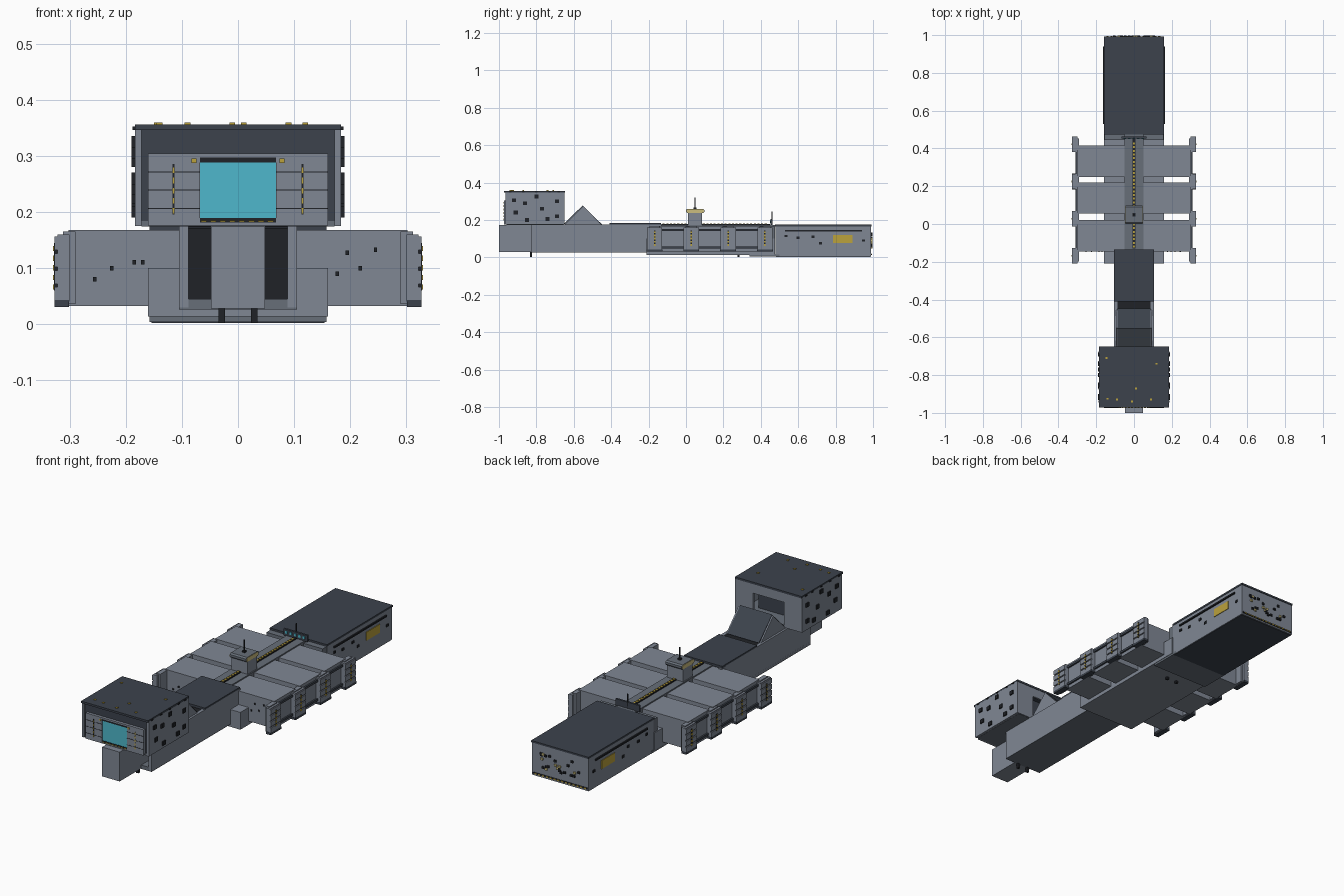
import bpy, bmesh, random
from mathutils import Vector

random.seed(4)


def mat(name, c):
    m = bpy.data.materials.new(name)
    m.diffuse_color = (*c, 1)
    return m


GREY = mat("hull grey", (.214, .243, .296))
MID = mat("mid grey", (.135, .157, .190))
DARK = mat("dark plating", (.045, .055, .073))
BLACK = mat("black trim", (.014, .016, .020))
CYAN = mat("cyan glass", (.078, .477, .604))
YELLOW = mat("hazard yellow", (.50, .36, .045))
TAN = mat("tan", (.60, .51, .21))


def finish(name, bm, m):
    bmesh.ops.recalc_face_normals(bm, faces=bm.faces)
    me = bpy.data.meshes.new(name)
    bm.to_mesh(me)
    bm.free()
    me.materials.append(m)
    ob = bpy.data.objects.new(name, me)
    bpy.context.collection.objects.link(ob)
    return ob


def boxes(name, m, items, mirror=False):
    """One object made of boxes given as (x0, x1, y0, y1, z0, z1)."""
    bm = bmesh.new()
    if mirror:
        items = list(items) + [(-b, -a, *r) for a, b, *r in items]
    for x0, x1, y0, y1, z0, z1 in items:
        vs = bmesh.ops.create_cube(bm, size=1)["verts"]
        for v in vs:
            v.co = Vector(((x0 + x1) / 2 + v.co.x * (x1 - x0),
                           (y0 + y1) / 2 + v.co.y * (y1 - y0),
                           (z0 + z1) / 2 + v.co.z * (z1 - z0)))
    return finish(name, bm, m)


def prism(name, m, profile, spans):
    """Extrude a (y, z) profile along x over each span."""
    bm = bmesh.new()
    for x0, x1 in spans:
        f = bm.faces.new([bm.verts.new((x0, y, z)) for y, z in profile])
        ex = bmesh.ops.extrude_face_region(bm, geom=[f])["geom"]
        bmesh.ops.translate(bm, vec=(x1 - x0, 0, 0),
                            verts=[e for e in ex if isinstance(e, bmesh.types.BMVert)])
    return finish(name, bm, m)


# Neck: open channel with a block in its mouth
boxes("neck_walls", GREY, [(.088, .105, -.83, -.13, .03, .175)], True)
boxes("neck_floor", MID, [(-.105, .105, -.83, -.13, .026, .045)])
boxes("neck_inner_core", BLACK, [(-.088, .088, -.72, -.14, .045, .171)])
boxes("neck_nose_block", GREY, [(-.048, .048, -1, -.7, .028, .174)])
boxes("neck_cover", DARK, [(-.105, .105, -.41, -.135, .172, .183)])
boxes("neck_pegs", BLACK, [(.023, .035, -.835, -.823, .002, .03),
                           (.023, .035, .275, .287, .002, .03)], True)

# Wedge behind the head, with plated slopes
prism("wedge", GREY, [(-.65, .175), (-.55, .273), (-.455, .175)], [(-.095, .095)])
prism("wedge_rear_plate", DARK, [(-.552, .277), (-.448, .175), (-.455, .173), (-.555, .270)],
      [(-.088, .088)])
prism("wedge_front_plate", MID, [(-.652, .181), (-.553, .277), (-.55, .27), (-.645, .176)],
      [(-.085, .085)])

# Head: hollow shell open at the back
boxes("head_side_walls", GREY, [(.172, .184, -.965, -.65, .175, .348)], True)
boxes("head_back_wall", GREY, [(.085, .172, -.66, -.65, .175, .348)], True)
boxes("head_back_lintel", GREY, [(-.085, .085, -.66, -.65, .300, .348)])
boxes("head_floor", MID, [(-.172, .172, -.96, -.655, .174, .184)])
boxes("head_roof", DARK, [(-.184, .184, -.972, -.648, .346, .356)])
boxes("head_inner_front", DARK, [(-.172, .172, -.958, -.945, .175, .348)])
boxes("head_inner_block", DARK, [(-.12, .12, -.945, -.74, .184, .345)])
boxes("front_panels", GREY, [(.068, .160, -.972, -.955, .176, .304)], True)
boxes("front_panel_rails", GREY, [(-.068, .068, -.972, -.955, .297, .304),
                                  (-.068, .068, -.972, -.955, .176, .181)])
boxes("windscreen", CYAN, [(-.068, .068, -.968, -.955, .189, .288)])
boxes("screen_trim", BLACK, [(-.068, .068, -.970, -.955, .288, .297),
                             (-.068, .068, -.970, -.955, .181, .189)])
boxes("panel_seams", BLACK, [(.068, .160, -.973, -.97, z, z + .0018)
                             for z in (.205, .238, .270)], True)
boxes("panel_stripe", BLACK, [(.1135, .1165, -.974, -.97, .195, .285)], True)
boxes("panel_dashes", YELLOW, [(.113, .117, -.975, -.97, .197 + i * .018, .207 + i * .018)
                               for i in range(5)], True)
boxes("corner_lamps", YELLOW, [(.074, .083, -.975, -.97, .287, .295)], True)
boxes("sill_dashes", YELLOW, [(-.066 + i * .017, -.056 + i * .017, -.973, -.97, .182, .185)
                              for i in range(8)])

# Small fittings on the head
spots = [(-.92, .305), (-.91, .24), (-.86, .29), (-.85, .20), (-.80, .325),
         (-.77, .26), (-.74, .205), (-.69, .30), (-.69, .22)]
boxes("head_side_fittings", BLACK, [(.183, .190, y - .011, y + .011, z - .010, z + .010)
                                    for y, z in spots], True)
boxes("head_roof_studs", YELLOW, [(x - .005, x + .005, y - .005, y + .005, .355, .359)
                                  for x, y in ((-.145, -.71), (.12, -.74), (.01, -.87), (-.09, -.93),
                                               (-.01, -.94), (.09, -.93), (-.14, -.925))])
boxes("head_roof_bolts", BLACK, [(.178, .188, y - .006, y + .006, .346, .352)
                                 for y in (-.94, -.87, -.8, -.73, -.68)], True)

# Middle hull and spine
boxes("hull", GREY, [(-.16, .16, -.21, .475, .014, .10)])
boxes("spine", MID, [(-.05, .05, -.135, .475, .09, .174)])
boxes("spine_stripe", BLACK, [(-.009, .009, -.13, .45, .173, .179)])
boxes("spine_dashes", YELLOW, [(-.006, .006, -.125 + i * .0195, -.114 + i * .0195, .178, .181)
                               for i in range(29)])
boxes("rear_bulkhead", MID, [(-.155, .155, .445, .476, .012, .165)])
boxes("keel_plate", MID, [(-.158, .158, .34, .50, .004, .016)])

# Six cargo pods
pods = [(-.145, .02), (.055, .22), (.25, .415)]
boxes("cargo_pods", GREY, [(.05, .302, a, b, .032, .168) for a, b in pods], True)

# Clamp posts at the pod ends, with rails, feet and hazard dashes
ys = (-.168, .028, .225, .422)
posts, bands, feet, dashes = [], [], [], []
for y in ys:
    posts += [(.300, .322, y - .041, y + .041, .040, .160),
              (.290, .312, y - .03, y + .03, .036, .165)]
    posts += [(.320, .327, y - .041, y + .041, z, z + .024) for z in (.042, .072, .102, .132)]
    bands.append((.321, .328, y - .004, y + .004, .06, .145))
    feet.append((.301, .327, y - .042, y + .042, .031, .043))
    dashes += [(.322, .330, y - .004, y + .004, .062 + i * .017, .071 + i * .017) for i in range(5)]
boxes("clamp_posts", GREY, posts, True)
boxes("clamp_bands", BLACK, bands, True)
boxes("clamp_feet", DARK, feet, True)
boxes("clamp_dashes", YELLOW, dashes, True)
boxes("clamp_rails", DARK, [(.303, .311, -.19, .45, z, z + .011) for z in (.048, .142)], True)
boxes("pod_front_fittings", BLACK, [(x - .003, x + .003, -.149, -.144, z - .004, z + .004)
                                    for x, z in ((.177, .09), (.195, .127), (.218, .10), (.245, .133),
                                                 (-.17, .11), (-.185, .11), (-.225, .10), (-.255, .08))])

# Sensor turret with mast
boxes("turret_base", GREY, [(-.044, .044, .012, .086, .17, .238)])
prism("turret_cap", MID, [(.0, .243), (.008, .236), (.09, .236), (.098, .243),
                          (.098, .254), (.09, .260), (.008, .260), (0, .254)], [(-.045, .045)])
prism("turret_side_plates", TAN, [(.002, .243), (.01, .238), (.088, .238), (.096, .243),
                                  (.096, .253), (.088, .258), (.01, .258), (.002, .253)],
      [(-.047, -.044), (.044, .047)])
boxes("turret_mast", BLACK, [(-.003, .003, .046, .052, .26, .32),
                             (-.008, .008, .041, .057, .26, .267)])

# Signal board and rear mast
boxes("signal_board", DARK, [(-.066, .066, .452, .462, .172, .205)])
boxes("signal_lights", CYAN, [(-.055 + i * .024, -.043 + i * .024, .449, .453, .184, .197)
                              for i in range(5)])
boxes("rear_mast", BLACK, [(-.0025, .0025, .457, .462, .17, .245)])

# Engine module at the rear
boxes("engine_module", GREY, [(-.156, .156, .478, .99, .005, .168)])
boxes("engine_roof", DARK, [(-.158, .158, .475, .993, .166, .175)])
boxes("engine_underside", DARK, [(-.154, .154, .482, .986, .002, .006)])
boxes("engine_side_rails", BLACK, [(.155, .163, .53, .94, .138, .146)], True)
boxes("engine_side_panels", YELLOW, [(.155, .159, .785, .89, .077, .119)], True)
boxes("engine_side_fittings", BLACK, [(.155, .160, y - .008, y + .008, z - .006, z + .006)
                                      for y, z in ((.535, .115), (.60, .105), (.68, .11),
                                                   (.72, .075), (.95, .09))], True)
ports = [(random.uniform(-.12, .12), random.uniform(.05, .135)) for _ in range(24)]
for nm, m, sel in (("rear_ports", BLACK, ports[:17]), ("rear_lamps", TAN, ports[17:])):
    boxes(nm, m, [(x - .006, x + .006, .988, .997, z - .005, z + .005) for x, z in sel])
boxes("rear_edge_strip", BLACK, [(-.15, .15, .988, .993, .012, .020)])
boxes("rear_edge_dashes", YELLOW, [(-.145 + i * .021, -.134 + i * .021, .99, .995, .013, .019)
                                   for i in range(14)])
